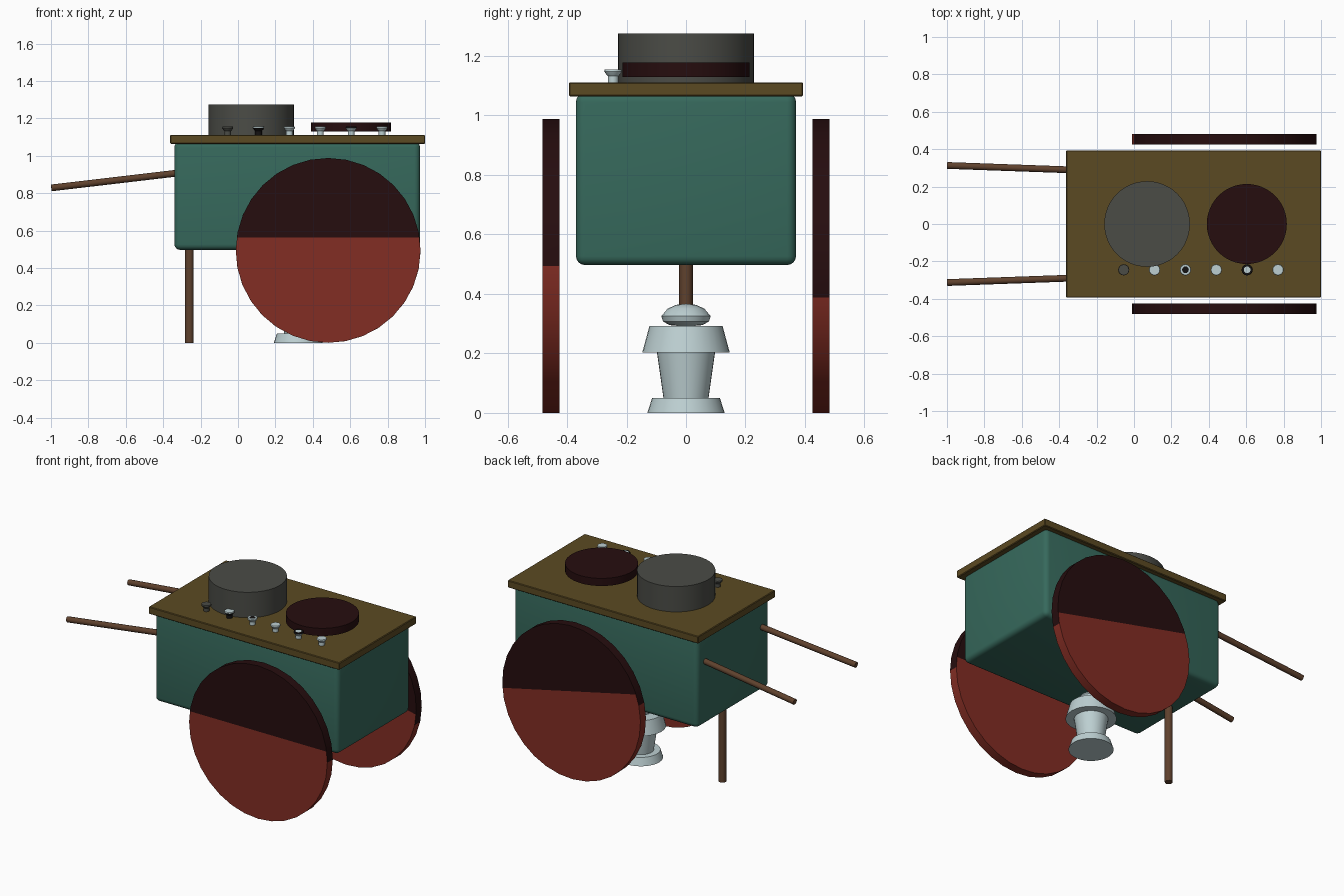
import bpy, bmesh
from math import cos, sin, pi, radians
from mathutils import Matrix, Vector

old = bpy.data.objects.get("Cube")
if old:
    bpy.data.objects.remove(old, do_unlink=True)


def material(name, r, g, b):
    m = bpy.data.materials.new(name)
    m.use_nodes = True
    m.diffuse_color = (r, g, b, 1)
    node = next(n for n in m.node_tree.nodes if n.type == 'BSDF_PRINCIPLED')
    node.inputs["Base Color"].default_value = (r, g, b, 1)
    return m


GREEN = material("teal_green", .037, .141, .107)
OLIVE = material("olive_wood", .105, .068, .016)
RED = material("brick_red", .225, .026, .017)
MAROON = material("dark_maroon", .0194, .004, .0045)
GREY = material("pot_grey", .07, .072, .062)
METAL = material("pale_metal", .51, .63, .645)
BROWN = material("brown_wood", .114, .053, .026)
BLACK = material("black", .007, .006, .006)


def finish(bm, name, mats, location=(0, 0, 0), smooth=True):
    bmesh.ops.recalc_face_normals(bm, faces=bm.faces)
    mesh = bpy.data.meshes.new(name)
    bm.to_mesh(mesh)
    bm.free()
    for m in mats:
        mesh.materials.append(m)
    ob = bpy.data.objects.new(name, mesh)
    ob.location = location
    bpy.context.collection.objects.link(ob)
    if smooth:
        bpy.ops.object.select_all(action='DESELECT')
        ob.select_set(True)
        bpy.context.view_layer.objects.active = ob
        bpy.ops.object.shade_smooth_by_angle(angle=radians(35))
    return ob


def box(name, lo, hi, mat, bevel, segments):
    lo, hi = Vector(lo), Vector(hi)
    bm = bmesh.new()
    bmesh.ops.create_cube(bm, size=1, matrix=Matrix.Diagonal((hi - lo).to_4d()))
    bmesh.ops.bevel(bm, geom=bm.edges[:], offset=bevel, segments=segments,
                    profile=0.5, affect='EDGES')
    return finish(bm, name, [mat], (lo + hi) / 2)


def lathe(name, profile, location, mats, bands=None, sides=32):
    """Revolve (radius, z) points; bands gives a material index per profile step."""
    bm = bmesh.new()
    rings = []
    for r, z in profile:
        if r == 0:
            rings.append([bm.verts.new((0, 0, z))])
        else:
            rings.append([bm.verts.new((r * cos(2 * pi * i / sides),
                                        r * sin(2 * pi * i / sides), z))
                          for i in range(sides)])
    for k, (a, b) in enumerate(zip(rings, rings[1:])):
        for i in range(sides):
            j = (i + 1) % sides
            corners = [a[i], a[j], b[j], b[i]] if len(a) > 1 and len(b) > 1 else \
                [a[0], b[j], b[i]] if len(a) == 1 else [a[i], a[j], b[0]]
            bm.faces.new(corners).material_index = bands[k] if bands else 0
    return finish(bm, name, mats, location)


def rod(name, start, end, radius, mat, sides=12):
    start, end = Vector(start), Vector(end)
    axis = end - start
    turn = axis.to_track_quat('Z', 'Y').to_matrix().to_4x4()
    bm = bmesh.new()
    bmesh.ops.create_cone(bm, cap_ends=True, segments=sides, radius1=radius,
                          radius2=radius, depth=axis.length, matrix=turn)
    return finish(bm, name, [mat], (start + end) / 2)


def wheel(name, y, turn):
    """Solid disc, red below and maroon above, rolled by turn degrees."""
    bm = bmesh.new()
    bmesh.ops.create_cone(bm, cap_ends=True, segments=32, radius1=.494, radius2=.494,
                          depth=.056, matrix=Matrix.Rotation(pi / 2, 4, 'X'))
    split = .07
    caps = [f for f in bm.faces if abs(f.normal.y) > .9]
    edges = list({e for f in caps for e in f.edges})
    bmesh.ops.bisect_plane(bm, geom=caps + edges, plane_co=(0, 0, split),
                           plane_no=(0, 0, 1))
    for f in bm.faces:
        f.normal_update()
        limit = split if abs(f.normal.y) > .9 else 0
        f.material_index = int(f.calc_center_median().z > limit)
    ob = finish(bm, name, [RED, MAROON], (.482, y, .494))
    ob.rotation_euler.y = radians(turn)


# Cart body and table top
box("cart_body", (-.34, -.37, .497), (.973, .37, 1.075), GREEN, .03, 4)
box("table_top", (-.363, -.394, 1.064), (1, .394, 1.111), OLIVE, .004, 1)

# Wheels
wheel("front_wheel", -.454, 0)
wheel("back_wheel", .454, 12.5)

# Handles and standing leg
for side, label in ((-1, "front"), (1, "back")):
    rod(label + "_handle", (-.3, side * .288, .91), (-.998, side * .313, .828),
        .018, BROWN)
rod("standing_leg", (-.26, 0, 0), (-.26, 0, .51), .023, BROWN)

# Pot and griddle plate on the table
lathe("cooking_pot", [(0, 1.108), (.229, 1.108), (.229, 1.275), (0, 1.275)],
      (.07, 0, 0), [GREY], sides=48)
lathe("griddle_plate", [(0, 1.129), (.214, 1.129), (.214, 1.178), (0, 1.178)],
      (.603, 0, 0), [MAROON], sides=48)

# Burner under the body
lathe("burner_base", [(0, 0), (.13, 0), (.114, .05), (0, .05)], (.322, 0, 0), [METAL])
lathe("burner_stem", [(0, .045), (.075, .045), (.098, .205), (0, .205)],
      (.322, 0, 0), [METAL])
lathe("burner_collar", [(0, .203), (.147, .203), (.123, .292), (0, .292)],
      (.322, 0, 0), [METAL])
lathe("burner_cap", [(0, .29), (.055, .295), (.077, .307), (.083, .325),
                     (.062, .35), (.035, .363), (0, .367)],
      (.322, 0, 0), [METAL], sides=16)

# Row of control knobs: colours for stem, flare, rim, top ring, top centre
KNOB = [(.018, 1.108), (.018, 1.132), (.022, 1.136), (.03, 1.148), (.028, 1.155),
        (.018, 1.155), (0, 1.155)]
PLANS = [(GREY,) * 5,
         (BLACK, BLACK, METAL, METAL, METAL),
         (METAL, METAL, METAL, METAL, BLACK),
         (METAL,) * 5,
         (METAL, METAL, BLACK, BLACK, METAL),
         (METAL,) * 5]
for n, (stem, flare, rim, ring, centre) in enumerate(PLANS):
    lathe("knob_%d" % (n + 1), KNOB, (-.055 + n * .165, -.245, 0),
          [stem, flare, rim, ring, centre], bands=(0, 1, 1, 2, 3, 4), sides=16)
